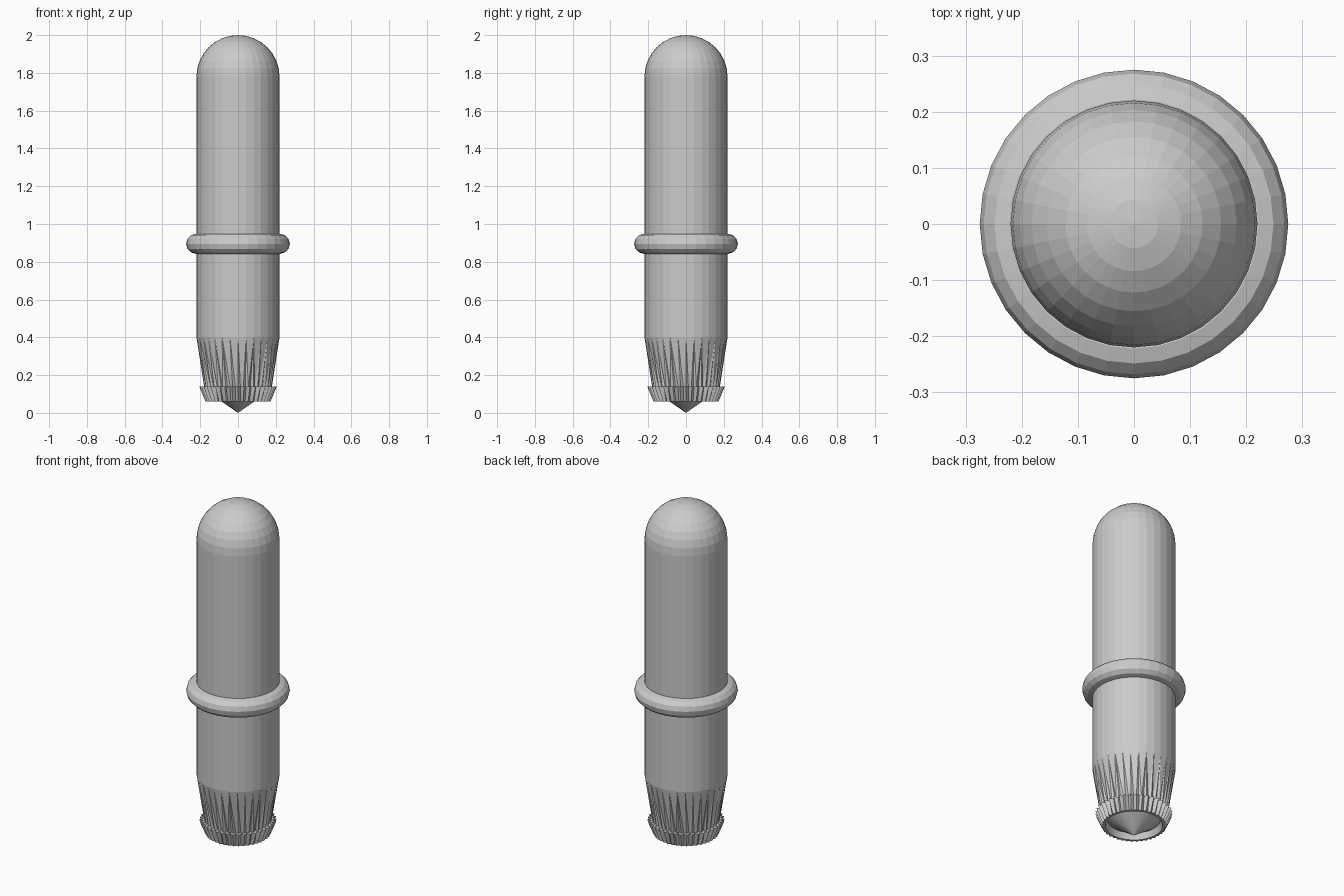
import bpy, bmesh
from math import sin, cos, pi

if "Cube" in bpy.data.objects:
    bpy.data.objects.remove(bpy.data.objects["Cube"])

grey = bpy.data.materials.new("light_grey")
grey.diffuse_color = (0.6, 0.6, 0.6, 1)
grey.use_nodes = True
grey.node_tree.nodes["Principled BSDF"].inputs["Base Color"].default_value = grey.diffuse_color


def finish(name, bm):
    bmesh.ops.recalc_face_normals(bm, faces=bm.faces)
    me = bpy.data.meshes.new(name)
    bm.to_mesh(me)
    bm.free()
    me.materials.append(grey)
    ob = bpy.data.objects.new(name, me)
    bpy.context.collection.objects.link(ob)
    return ob


def ring(bm, n, z, r_even, r_odd=None):
    # loop of n points, optionally alternating between two radii
    r_odd = r_even if r_odd is None else r_odd
    pts = []
    for i in range(n):
        r, a = (r_odd if i % 2 else r_even), 2 * pi * i / n
        pts.append(bm.verts.new((r * cos(a), r * sin(a), z)))
    return pts


def skin(bm, a, b):
    n = len(a)
    for i in range(n):
        j = (i + 1) % n
        bm.faces.new((a[i], a[j], b[j], b[i]))


def fan(bm, loop, z):
    tip = bm.verts.new((0, 0, z))
    for i in range(len(loop)):
        bm.faces.new((loop[i], loop[(i + 1) % len(loop)], tip))


SIDES, TEETH, R = 32, 40, 0.22

# straight barrel with a domed end, and a taper down to the toothed collar
bm = bmesh.new()
low = ring(bm, SIDES, 0.4, R)
prev = low
for k in range(8):
    t = k * pi / 16
    cur = ring(bm, SIDES, 1.78 + R * sin(t), R * cos(t))
    skin(bm, prev, cur)
    prev = cur
fan(bm, prev, 2.0)
n = TEETH * 2
star = ring(bm, n, 0.13, 0.178, 0.168)
for j in range(n):
    u0 = int(j * SIDES / n + 0.5) % SIDES
    u1 = int((j + 1) * SIDES / n + 0.5) % SIDES
    bm.faces.new((star[j], star[(j + 1) % n], low[u0]))
    if u1 != u0:
        bm.faces.new((star[(j + 1) % n], low[u1], low[u0]))
finish("body", bm)

# flared collar with pointed teeth and a hollow underside
bm = bmesh.new()
loops = [ring(bm, n, 0.14, 0.165), ring(bm, n, 0.14, 0.205, 0.182),
         ring(bm, n, 0.06, 0.172, 0.162), ring(bm, n, 0.06, 0.152),
         ring(bm, n, 0.095, 0.14)]
for a, b in zip(loops, loops[1:]):
    skin(bm, a, b)
bm.faces.new(loops[-1])
finish("toothed_collar", bm)

# conical tip inside the collar
bm = bmesh.new()
base = ring(bm, SIDES, 0.095, 0.137)
fan(bm, base, 0.0)
bm.faces.new(base)
finish("tip", bm)

# rounded band around the barrel
bm = bmesh.new()
loops = [ring(bm, SIDES, 0.895 + 0.053 * sin(k * pi / 6),
              0.222 + 0.053 * cos(k * pi / 6)) for k in range(12)]
for k in range(12):
    skin(bm, loops[k], loops[(k + 1) % 12])
finish("band", bm)
